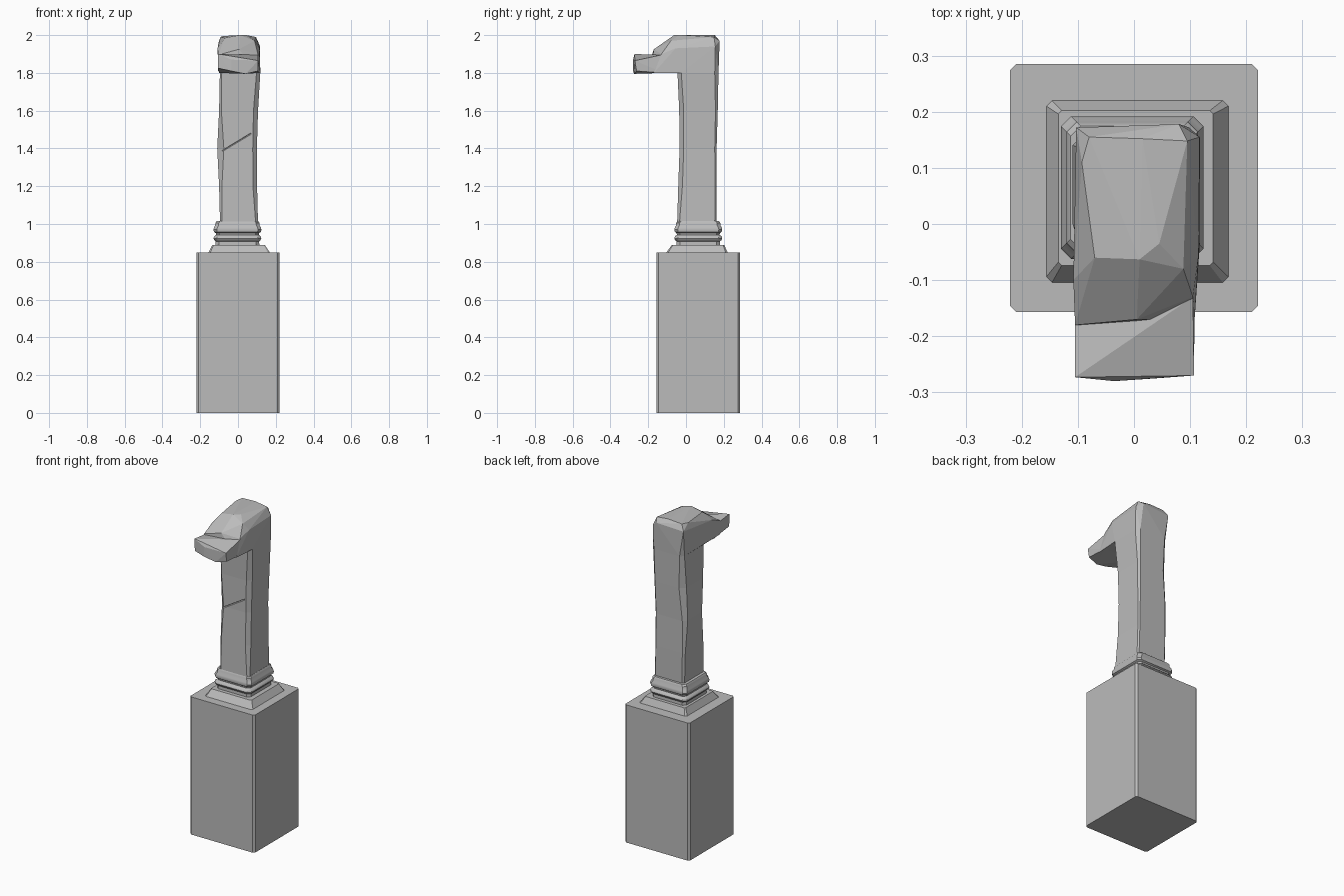
import bpy, bmesh
from mathutils import Vector

old = bpy.data.objects.get("Cube")
if old:
    bpy.data.objects.remove(old, do_unlink=True)

stone = bpy.data.materials.new("grey stone")
stone.use_nodes = True
stone.diffuse_color = (0.5, 0.5, 0.5, 1)
stone.node_tree.nodes["Principled BSDF"].inputs["Base Color"].default_value = (0.5, 0.5, 0.5, 1)


def finish(name, bm, smooth=None):
    bmesh.ops.recalc_face_normals(bm, faces=bm.faces)
    mesh = bpy.data.meshes.new(name)
    bm.to_mesh(mesh)
    bm.free()
    mesh.materials.append(stone)
    ob = bpy.data.objects.new(name, mesh)
    bpy.context.collection.objects.link(ob)
    if smooth:
        bpy.ops.object.select_all(action='DESELECT')
        ob.select_set(True)
        bpy.context.view_layer.objects.active = ob
        bpy.ops.object.shade_smooth_by_angle(angle=smooth)
    return ob


def cut_rect(x0, x1, y0, y1, cuts):
    """Rectangle outline with a chamfer at each corner, counter-clockwise."""
    a, b, c, d = cuts
    return [(x0, y0 + a), (x0 + a, y0), (x1 - b, y0), (x1, y0 + b),
            (x1, y1 - c), (x1 - c, y1), (x0 + d, y1), (x0, y1 - d)]


def loft(name, rings, smooth=None):
    """Join (z, outline) rings into a closed solid."""
    bm = bmesh.new()
    loops = [[bm.verts.new((x, y, z)) for x, y in outline] for z, outline in rings]
    for low, high in zip(loops, loops[1:]):
        for i in range(len(low)):
            j = (i + 1) % len(low)
            bm.faces.new((low[i], low[j], high[j], high[i]))
    bm.faces.new(loops[0][::-1])
    bm.faces.new(loops[-1])
    return finish(name, bm, smooth)


def square(cx, cy, half, cut):
    return cut_rect(cx - half, cx + half, cy - half, cy + half, [cut] * 4)


def hull(name, points):
    bm = bmesh.new()
    for p in points:
        bm.verts.new(p)
    out = bmesh.ops.convex_hull(bm, input=bm.verts[:])
    junk = {g for g in out["geom_interior"] + out["geom_unused"]
            if isinstance(g, bmesh.types.BMVert)}
    bmesh.ops.delete(bm, geom=list(junk), context='VERTS')
    return finish(name, bm)


# Plinth and sloped tier
loft("plinth", [(z, square(0, 0.064, 0.221, 0.011)) for z in (0, 0.85)])
loft("sloped_tier", [(0.85, square(0.006, 0.058, 0.162, 0.01)),
                     (0.89, square(0.003, 0.064, 0.138, 0.006))])

# Moulded collar with two rounded bands
profile = [(0.885, 0.116), (0.908, 0.115), (0.914, 0.122), (0.924, 0.127),
           (0.934, 0.124), (0.943, 0.113), (0.952, 0.115), (0.958, 0.124), (0.97, 0.127),
           (0.982, 0.124), (0.992, 0.118), (1.005, 0.117), (1.015, 0.110)]
loft("collar", [(z, square(-0.003, 0.065, h, 0.018)) for z, h in profile], 0.6)

# Rough hewn post
post_rings = [
    (1.0, cut_rect(-0.095, 0.106, -0.047, 0.16, (0.01, 0.012, 0.008, 0.01))),
    (1.2, cut_rect(-0.1, 0.101, -0.041, 0.162, (0.015, 0.022, 0.008, 0.012))),
    (1.4, cut_rect(-0.11, 0.1, -0.034, 0.162, (0.035, 0.022, 0.01, 0.022))),
    (1.6, cut_rect(-0.1, 0.106, -0.036, 0.168, (0.012, 0.024, 0.012, 0.03))),
    (1.8, cut_rect(-0.096, 0.118, -0.045, 0.172, (0.01, 0.02, 0.02, 0.02))),
    (1.84, cut_rect(-0.094, 0.114, -0.043, 0.17, (0.01, 0.02, 0.02, 0.02))),
]
post = loft("post", post_rings)

# Slanting chip in the front of the post
chip = hull("chip_cutter", [
    (x, y, z + dz)
    for x, z in ((-0.12, 1.36), (0.07, 1.475))
    for y, dz in ((-0.06, -0.015), (-0.06, 0.015), (-0.026, 0.006))])
chip.hide_render = True
chip.hide_viewport = True
cut = post.modifiers.new("chip", 'BOOLEAN')
cut.operation = 'DIFFERENCE'
cut.solver = 'EXACT'
cut.object = chip

# Top block, sloping down toward the front
neck = [(x, y, 1.8) for x, y in post_rings[4][1]]
hull("top_block", neck + [
    (-0.093, 0.11, 1.99), (-0.08, 0.155, 1.995), (0.015, 0.152, 2.0), (0.095, 0.148, 1.99),
    (0.08, 0.178, 1.97), (-0.103, 0.172, 1.96), (0.117, 0.155, 1.94),
    (-0.07, -0.06, 1.985), (0.01, -0.063, 2.0), (0.045, -0.035, 2.0), (0.088, -0.08, 1.97),
    (-0.108, -0.1, 1.93), (0.115, -0.055, 1.93),
    (-0.105, -0.18, 1.895), (0.005, -0.17, 1.925), (0.105, -0.13, 1.9),
    (-0.105, -0.18, 1.81), (0.005, -0.18, 1.80), (0.108, -0.17, 1.80)])

# Broken snout with one raised corner
hull("snout", [
    (-0.105, -0.273, 1.9), (-0.035, -0.28, 1.87), (0.107, -0.27, 1.865), (0.057, -0.22, 1.875),
    (-0.105, -0.18, 1.89), (0.105, -0.13, 1.895), (0.0, -0.15, 1.89),
    (-0.105, -0.272, 1.825), (-0.035, -0.28, 1.81), (0.04, -0.275, 1.795), (0.105, -0.262, 1.81),
    (-0.1, -0.12, 1.8), (0.108, -0.12, 1.8)])
